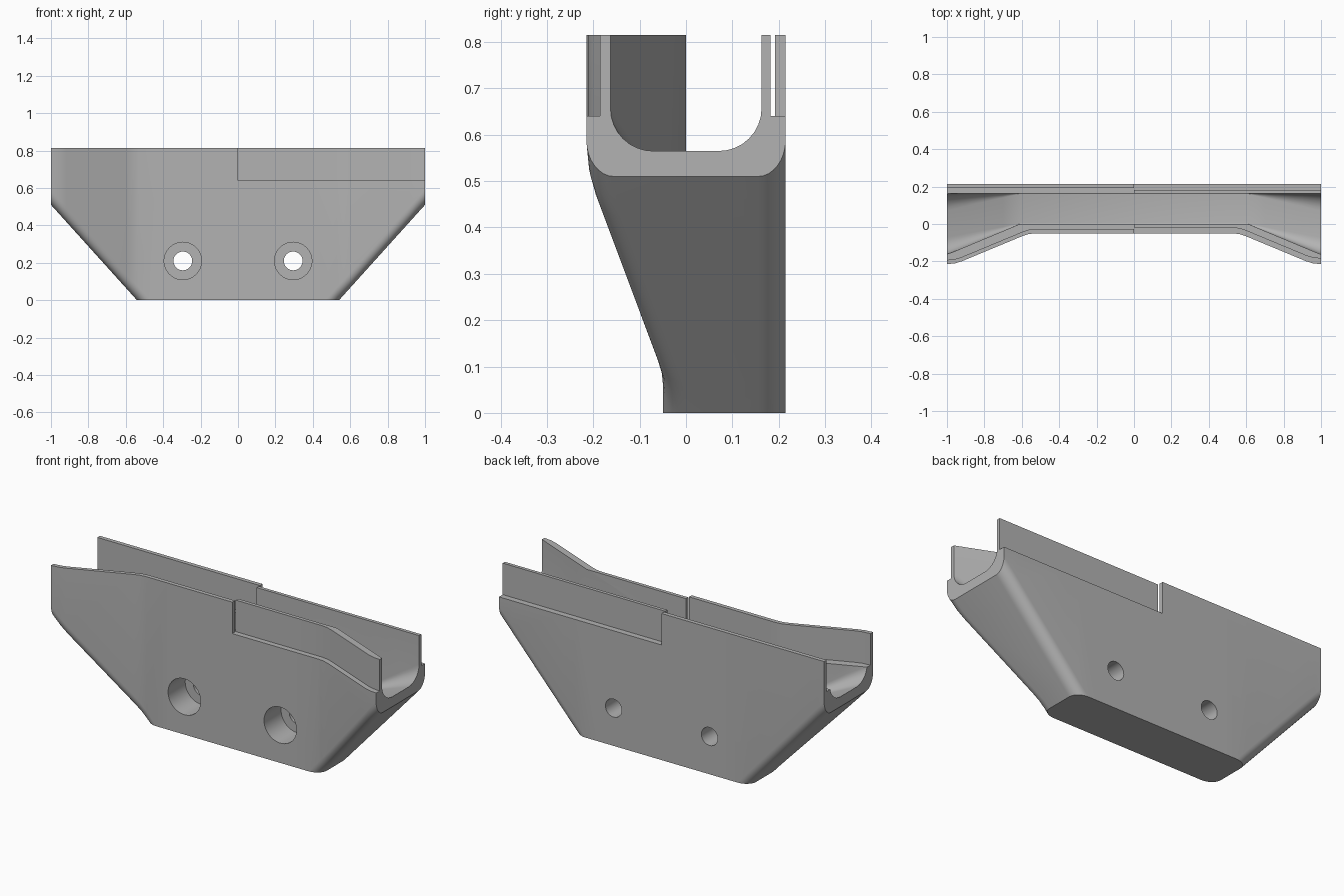
import bpy, bmesh, math

if "Cube" in bpy.data.objects:
    bpy.data.objects.remove(bpy.data.objects["Cube"])

TOP, BACK = 0.815, 0.215
LEDGE = 0.64

grey = bpy.data.materials.new("grey")
grey.diffuse_color = (0.45, 0.45, 0.45, 1)
grey.use_nodes = True
grey.node_tree.nodes["Principled BSDF"].inputs["Base Color"].default_value = grey.diffuse_color

# Plan line of the flared front face, centre to end
FRONT = [(0, -0.05), (0.40, -0.05), (0.53, -0.05), (0.565, -0.054), (0.60, -0.066),
         (0.92, -0.199), (0.955, -0.21), (1.0, -0.215)]


def finish(name, bm):
    bmesh.ops.recalc_face_normals(bm, faces=bm.faces)
    me = bpy.data.meshes.new(name)
    bm.to_mesh(me)
    bm.free()
    me.materials.append(grey)
    ob = bpy.data.objects.new(name, me)
    bpy.context.collection.objects.link(ob)
    return ob


def u_section(y0, y1, bottom, top, ry, rz, n=8):
    """U outline in y/z with rounded lower corners."""
    pts = [(y1, top)]
    for i in range(n + 1):
        a = math.pi / 2 * i / n
        pts.append((y1 - ry + ry * math.cos(a), bottom + rz - rz * math.sin(a)))
    for i in range(n + 1):
        a = math.pi / 2 * i / n
        pts.append((y0 + ry - ry * math.sin(a), bottom + rz - rz * math.cos(a)))
    return pts + [(y0, top)]


def loft(sections):
    """Skin a list of (x, outline) sections and cap the ends."""
    bm = bmesh.new()
    rings = [[bm.verts.new((x, y, z)) for y, z in pts] for x, pts in sections]
    for a, b in zip(rings, rings[1:]):
        for i in range(len(a)):
            j = (i + 1) % len(a)
            bm.faces.new((a[i], a[j], b[j], b[i]))
    bm.faces.new(rings[0])
    bm.faces.new(rings[-1])
    return bm


def prism(name, outline, z0, z1):
    """Extrude a plan outline upward."""
    bm = bmesh.new()
    f = bm.faces.new([bm.verts.new((x, y, z0)) for x, y in outline])
    r = bmesh.ops.extrude_face_region(bm, geom=[f])
    vs = [v for v in r["geom"] if isinstance(v, bmesh.types.BMVert)]
    bmesh.ops.translate(bm, verts=vs, vec=(0, 0, z1 - z0))
    return finish(name, bm)


def cylinder(name, x, z, r, y0, y1):
    bm = bmesh.new()
    vs = [bm.verts.new((x + r * math.cos(a), y0, z + r * math.sin(a)))
          for a in (math.tau * i / 48 for i in range(48))]
    f = bm.faces.new(vs)
    res = bmesh.ops.extrude_face_region(bm, geom=[f])
    vs = [v for v in res["geom"] if isinstance(v, bmesh.types.BMVert)]
    bmesh.ops.translate(bm, verts=vs, vec=(0, y1 - y0, 0))
    return finish(name, bm)


# Outer body: flared front, sloping rounded undersides, flat base
def body_section(x, y):
    bottom = 0.51 * (max(abs(x), 0.40) - 0.54) / 0.46
    return x, u_section(y, BACK, bottom, TOP, 0.06, 0.08)


stations = [(-x, y) for x, y in reversed(FRONT[1:])] + FRONT[1:]
bm = loft([body_section(x, y) for x, y in stations])
cut = bmesh.ops.bisect_plane(bm, geom=bm.verts[:] + bm.edges[:] + bm.faces[:],
                             plane_co=(0, 0, 0), plane_no=(0, 0, 1), clear_inner=True)
bmesh.ops.edgeloop_fill(bm, edges=[e for e in bm.edges if e.is_boundary])
body = finish("bracket_body", bm)

cutters = []


# Channel: square in the middle, widening and rising to rounded ends
def channel_section(x):
    t = max(0, (abs(x) - 0.61) / 0.39)
    r = 0.002 + 0.09 * t
    return x, u_section(-0.163 * t, 0.163, 0.40 + 0.165 * t, 1.0, r, r)


xs = [0.61, 0.70, 0.80, 0.90, 1.01]
cutters.append(finish("channel_cutter", loft(
    [channel_section(x) for x in [-x for x in reversed(xs)] + xs])))

# Half-lap lips: inside relieved on the left, outside relieved on the right
line = FRONT + [(1.02, -0.215)]
cutters.append(prism("left_lap_cutter",
                     [(-x, y + 0.023) for x, y in line] + [(-1.02, 0.192), (0, 0.192)],
                     LEDGE, 1.0))
cutters.append(prism("right_front_lap_cutter",
                     [(x, y + 0.03) for x, y in line] + [(1.02, -0.4), (0, -0.4)],
                     LEDGE, 1.0))
cutters.append(prism("right_back_lap_cutter",
                     [(0, 0.182), (1.02, 0.182), (1.02, 0.4), (0, 0.4)], LEDGE, 1.0))

# Counterbored screw holes
for side in (-1, 1):
    cutters.append(cylinder("counterbore_cutter", side * 0.295, 0.21, 0.10, -0.2, 0.10))
    cutters.append(cylinder("screw_hole_cutter", side * 0.295, 0.21, 0.05, -0.3, 0.4))

for c in cutters:
    c.hide_render = True
    m = body.modifiers.new(c.name, "BOOLEAN")
    m.operation = "DIFFERENCE"
    m.solver = "EXACT"
    m.object = c

# Bake the cuts and drop the helpers
dg = bpy.context.evaluated_depsgraph_get()
baked = bpy.data.meshes.new_from_object(body.evaluated_get(dg))
body.modifiers.clear()
body.data = baked
for c in cutters:
    bpy.data.objects.remove(c)

bpy.context.view_layer.objects.active = body
body.select_set(True)
bpy.ops.object.shade_smooth_by_angle(angle=math.radians(25))
